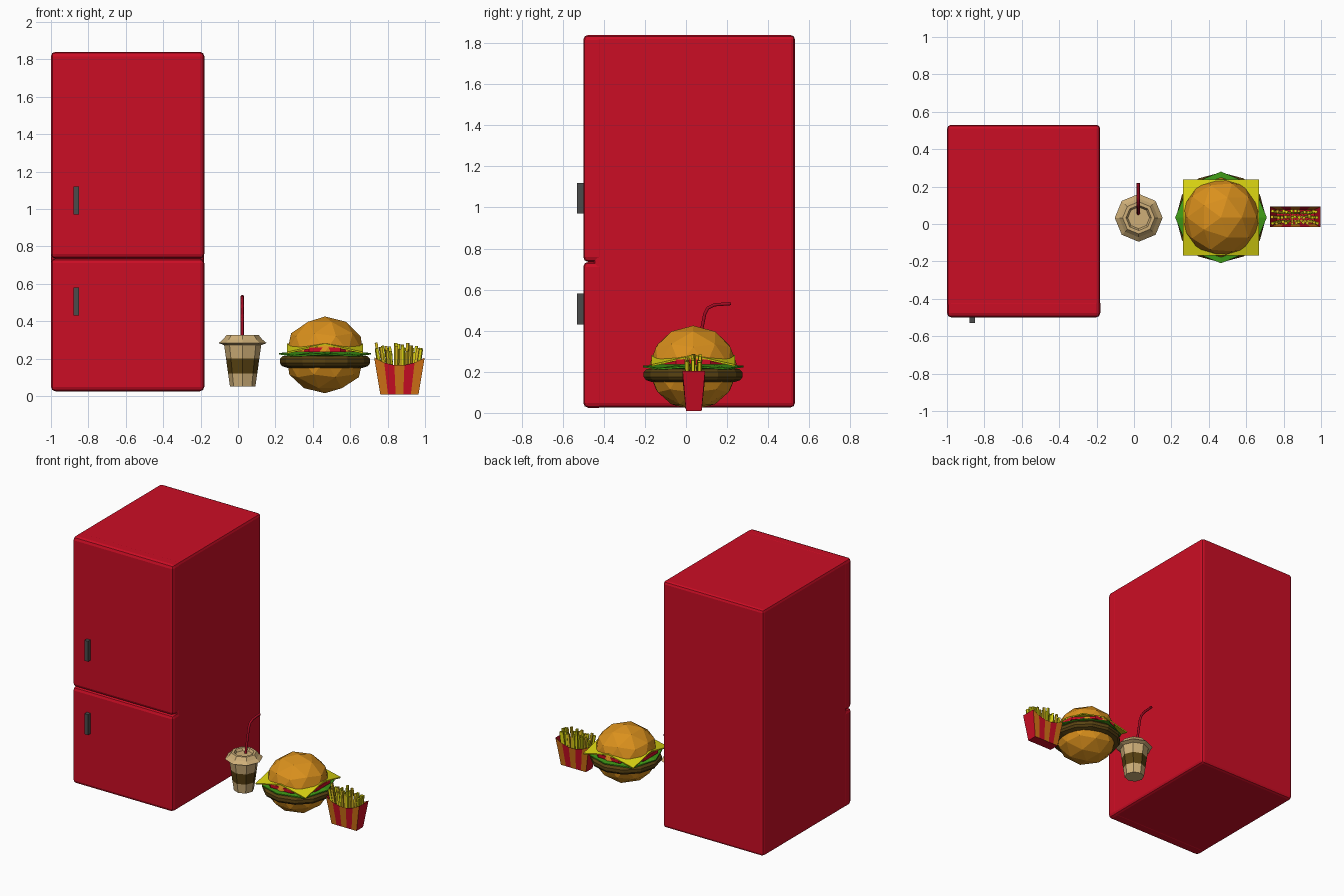
import bpy, bmesh, math, random
from mathutils import Matrix, Vector

if "Cube" in bpy.data.objects:
    bpy.data.objects.remove(bpy.data.objects["Cube"])

random.seed(4)


def mat(name, r, g, b):
    m = bpy.data.materials.new(name)
    m.diffuse_color = (r, g, b, 1)
    m.use_nodes = True
    m.node_tree.nodes["Principled BSDF"].inputs["Base Color"].default_value = m.diffuse_color
    return m


RED = mat("red", 0.6, 0.004, 0.018)
GREY = mat("dark_grey", 0.07, 0.07, 0.07)
TAN = mat("tan", 0.62, 0.43, 0.19)
BROWN = mat("brown", 0.1, 0.055, 0.006)
BUN = mat("bun", 0.7, 0.28, 0.012)
GREEN = mat("green", 0.05, 0.33, 0.008)
CHEESE = mat("cheese", 0.7, 0.66, 0.006)
FRY = mat("fry", 0.7, 0.5, 0.015)
ORANGE = mat("orange", 0.65, 0.17, 0.008)
DARK_RED = mat("dark_red", 0.35, 0.003, 0.015)


def finish(name, bm, mats, loc=(0, 0, 0)):
    bmesh.ops.recalc_face_normals(bm, faces=bm.faces)
    me = bpy.data.meshes.new(name)
    bm.to_mesh(me)
    bm.free()
    for m in mats:
        me.materials.append(m)
    ob = bpy.data.objects.new(name, me)
    ob.location = loc
    bpy.context.collection.objects.link(ob)
    return ob


def box(name, lo, hi, m, bevel=0):
    lo, hi = Vector(lo), Vector(hi)
    bm = bmesh.new()
    bmesh.ops.create_cube(bm, size=1, matrix=Matrix.Diagonal((*(hi - lo), 1)))
    ob = finish(name, bm, [m], (lo + hi) / 2)
    if bevel:
        mod = ob.modifiers.new("bevel", 'BEVEL')
        mod.width, mod.segments = bevel, 2
    return ob


def lathe(name, profile, sides, mats, loc, bands=(), wave=0, turn=0):
    """Revolve (radius, z) pairs; bands lists segments using the second material."""
    bm = bmesh.new()
    rings = []
    for r, z in profile:
        rings.append([bm.verts.new((r * math.cos(a), r * math.sin(a), z + wave * (-1) ** i))
                      for i in range(sides) for a in [2 * math.pi * i / sides + turn]])
    for k in range(len(rings) - 1):
        for i in range(sides):
            j = (i + 1) % sides
            f = bm.faces.new((rings[k][i], rings[k][j], rings[k + 1][j], rings[k + 1][i]))
            f.material_index = int(k in bands)
    bm.faces.new(rings[0])
    bm.faces.new(rings[-1])
    return finish(name, bm, mats, loc)


# Fridge: cabinet, two doors meeting in a bevelled groove, two handles
box("fridge_cabinet", (-0.999, -0.45, 0.027), (-0.181, 0.53, 1.839), RED, 0.02)
for name, z0, z1, h0 in (("lower_door", 0.025, 0.735, 0.43), ("upper_door", 0.735, 1.84, 0.97)):
    box(name, (-1.0, -0.5, z0), (-0.18, -0.40, z1), RED, 0.024)
    box(name + "_handle", (-0.88, -0.53, h0), (-0.85, -0.49, h0 + 0.15), GREY)

# Drink cup with band, lid and bent straw
CUP = (0.025, 0.033, 0)
lathe("cup", [(0.068, 0.05), (0.078, 0.12), (0.089, 0.20), (0.101, 0.285)], 8,
      [TAN, BROWN], CUP, bands=(1,))
lathe("cup_lid", [(0.1, 0.272), (0.128, 0.283), (0.104, 0.303), (0.086, 0.326),
                  (0.068, 0.326), (0.058, 0.308)], 8, [TAN], CUP)
cu = bpy.data.curves.new("straw", 'CURVE')
cu.dimensions = '3D'
cu.bevel_depth, cu.bevel_resolution, cu.use_fill_caps = 0.009, 1, True
path = [(0.053, 0.29), (0.079, 0.42), (0.091, 0.48), (0.106, 0.51), (0.138, 0.526), (0.218, 0.532)]
sp = cu.splines.new('POLY')
sp.points.add(len(path) - 1)
for p, (y, z) in zip(sp.points, path):
    p.co = (0.023, y, z, 1)
cu.materials.append(DARK_RED)
bpy.context.collection.objects.link(bpy.data.objects.new("straw", cu))

# Burger buns: halves of a faceted ball
BX, BY = 0.465, 0.035
for name, z, side, h in (("top_bun", 0.235, 1, 0.19), ("bottom_bun", 0.195, -1, 0.18)):
    bm = bmesh.new()
    bmesh.ops.create_icosphere(bm, subdivisions=2, radius=1)
    bmesh.ops.bisect_plane(bm, geom=bm.verts[:] + bm.edges[:] + bm.faces[:], plane_co=(0, 0, 0),
                           plane_no=(0, 0, side), clear_inner=True)
    bmesh.ops.holes_fill(bm, edges=[e for e in bm.edges if e.is_boundary], sides=0)
    bmesh.ops.scale(bm, vec=(0.213, 0.213, h), verts=bm.verts)
    finish(name, bm, [BUN], (BX, BY, z))

# Burger filling
lathe("patty", [(0.2, 0.15), (0.23, 0.16), (0.241, 0.175), (0.241, 0.198), (0.225, 0.214)],
      12, [BROWN], (BX, BY, 0))
lathe("lettuce", [(0.245, 0.216), (0.245, 0.224), (0.05, 0.238)], 8, [GREEN],
      (BX, BY, 0), wave=0.006)
lathe("tomato", [(0.22, 0.236), (0.22, 0.26)], 8, [RED], (BX, BY, 0), turn=math.pi / 8)

# Cheese slice with drooping corners
bm = bmesh.new()
bmesh.ops.create_grid(bm, x_segments=2, y_segments=2, size=0.204)
for v in bm.verts:
    if abs(v.co.x * v.co.y) > 0.01:
        v.co.z = -0.046
for f in bm.faces[:]:
    vs = list(f.verts)
    i = next(k for k, v in enumerate(vs) if v.co.z < -0.01)
    bmesh.utils.face_split(f, vs[i - 1], vs[(i + 1) % 4])
cheese = finish("cheese", bm, [CHEESE], (BX, BY, 0.281))
sol = cheese.modifiers.new("thickness", 'SOLIDIFY')
sol.thickness = 0.009

# Fries carton: flared, striped, open at the top
FX, FY = 0.863, 0.038
bm = bmesh.new()
rows = {}
N = 5
for s in (-1, 1):
    for i in range(N + 1):
        t = 2 * i / N - 1
        top = 0.155 + 0.042 * t * t
        rows[s, i] = (bm.verts.new((0.102 * t, s * 0.038, 0.0)),
                      bm.verts.new((0.135 * t, s * 0.055, top)))
    for i in range(N):
        a, b = rows[s, i], rows[s, i + 1]
        f = bm.faces.new((a[0], b[0], b[1], a[1]))
        f.material_index = int(i % 2 == 0)
for i in (0, N):
    a, b = rows[-1, i], rows[1, i]
    bm.faces.new((a[0], b[0], b[1], a[1]))
bm.faces.new([rows[-1, i][0] for i in range(N + 1)] + [rows[1, i][0] for i in range(N, -1, -1)])
finish("fries_carton", bm, [RED, ORANGE], (FX, FY, 0.008))

# Fries: splayed square sticks
bm = bmesh.new()
for row in (-1, 0, 1):
    for i in range(11):
        u = -1 + 2 * i / 10
        base = Vector((0.085 * u, row * 0.022, 0.03))
        tip = Vector((0.118 * u + random.uniform(-0.008, 0.008),
                      row * 0.03 + random.uniform(-0.006, 0.006), random.uniform(0.235, 0.285)))
        d = tip - base
        m = (Matrix.Translation((base + tip) / 2) @ d.to_track_quat('Z', 'Y').to_matrix().to_4x4()
             @ Matrix.Diagonal((0.015, 0.015, d.length, 1)))
        new = bmesh.ops.create_cube(bm, size=1, matrix=m)["verts"]
        shade = random.randint(0, 1)
        for f in {f for v in new for f in v.link_faces}:
            f.material_index = shade
finish("fries", bm, [CHEESE, FRY], (FX, FY, 0))
